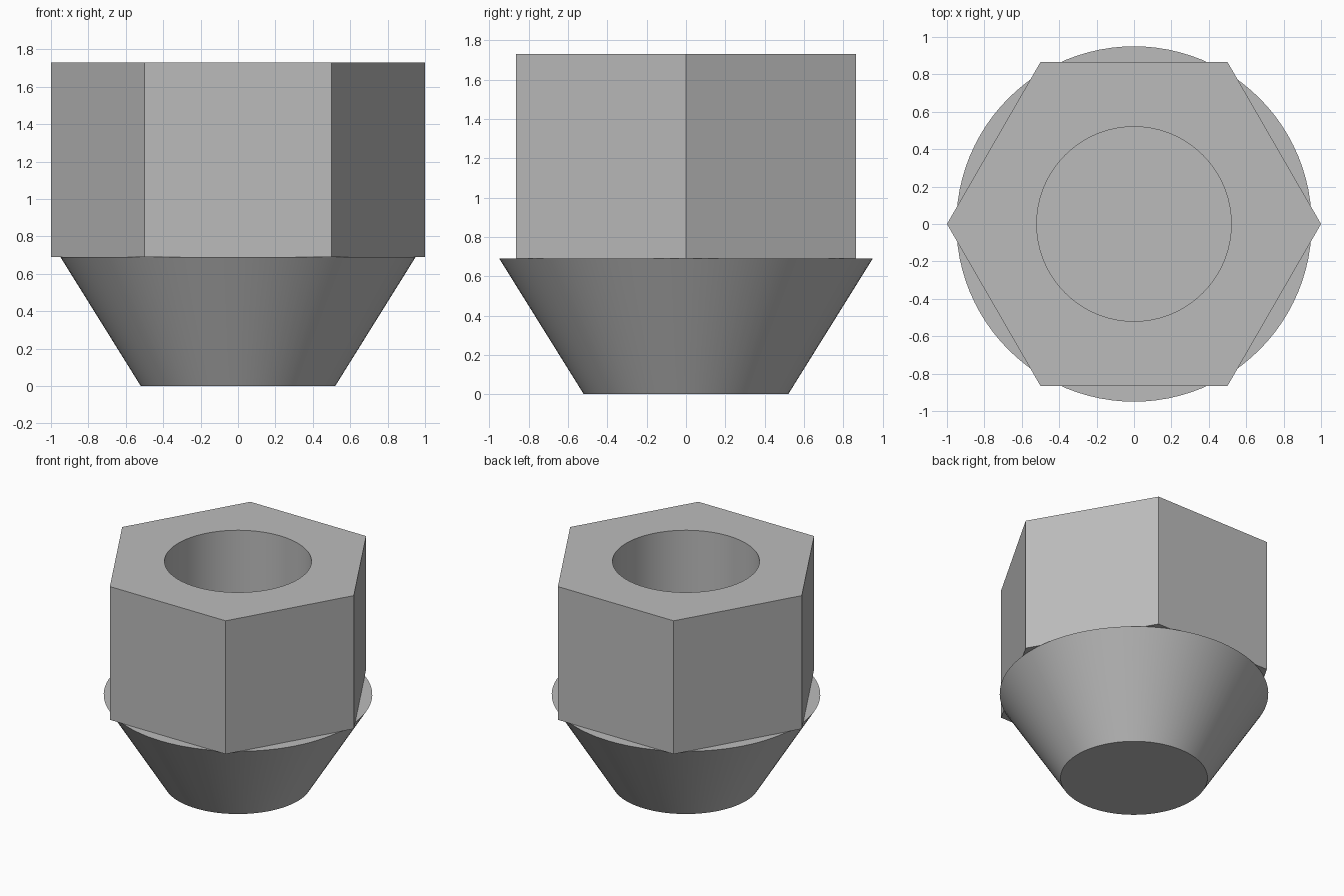
import bpy
import bmesh
import math
from mathutils import Matrix

SEAT_TOP = 0.69
TOP = 1.73
BORE = 0.52

if "Cube" in bpy.data.objects:
    bpy.data.objects.remove(bpy.data.objects["Cube"], do_unlink=True)

# Single plain metal colour
metal = bpy.data.materials.new("grey metal")
metal.use_nodes = True
grey = (0.5, 0.5, 0.5, 1)
metal.diffuse_color = grey
metal.node_tree.nodes["Principled BSDF"].inputs["Base Color"].default_value = grey


def frustum(name, sides, r_low, r_high, z_low, z_high):
    """Capped prism or cone around the z axis with a corner on +x."""
    bm = bmesh.new()
    bmesh.ops.create_cone(bm, cap_ends=True, segments=sides, radius1=r_low,
                          radius2=r_high, depth=z_high - z_low)
    corner = max(bm.verts, key=lambda v: v.co.z).co
    bm.transform(Matrix.Translation((0, 0, (z_low + z_high) / 2))
                 @ Matrix.Rotation(-math.atan2(corner.y, corner.x), 4, "Z"))
    mesh = bpy.data.meshes.new(name)
    bm.to_mesh(mesh)
    bm.free()
    mesh.materials.append(metal)
    obj = bpy.data.objects.new(name, mesh)
    bpy.context.collection.objects.link(obj)
    return obj


def activate(obj):
    bpy.ops.object.select_all(action="DESELECT")
    obj.select_set(True)
    bpy.context.view_layer.objects.active = obj


# Solid tapered seat and hexagonal body
seat = frustum("tapered_seat", 96, BORE, 0.95, 0, SEAT_TOP)
body = frustum("hex_body", 6, 1, 1, SEAT_TOP, TOP)

# Round bore through the body, ending on the seat
cutter = frustum("bore_cutter", 96, BORE, BORE, SEAT_TOP - 0.2, TOP + 0.2)
cutter.hide_render = True
bore = body.modifiers.new("bore", "BOOLEAN")
bore.operation = "DIFFERENCE"
bore.solver = "EXACT"
bore.object = cutter
activate(body)
bpy.ops.object.modifier_apply(modifier=bore.name)
bpy.data.objects.remove(cutter, do_unlink=True)

# Smooth round walls with crisp rims and hexagon edges
for part in (seat, body):
    activate(part)
    bpy.ops.object.shade_smooth_by_angle(angle=math.radians(30))
